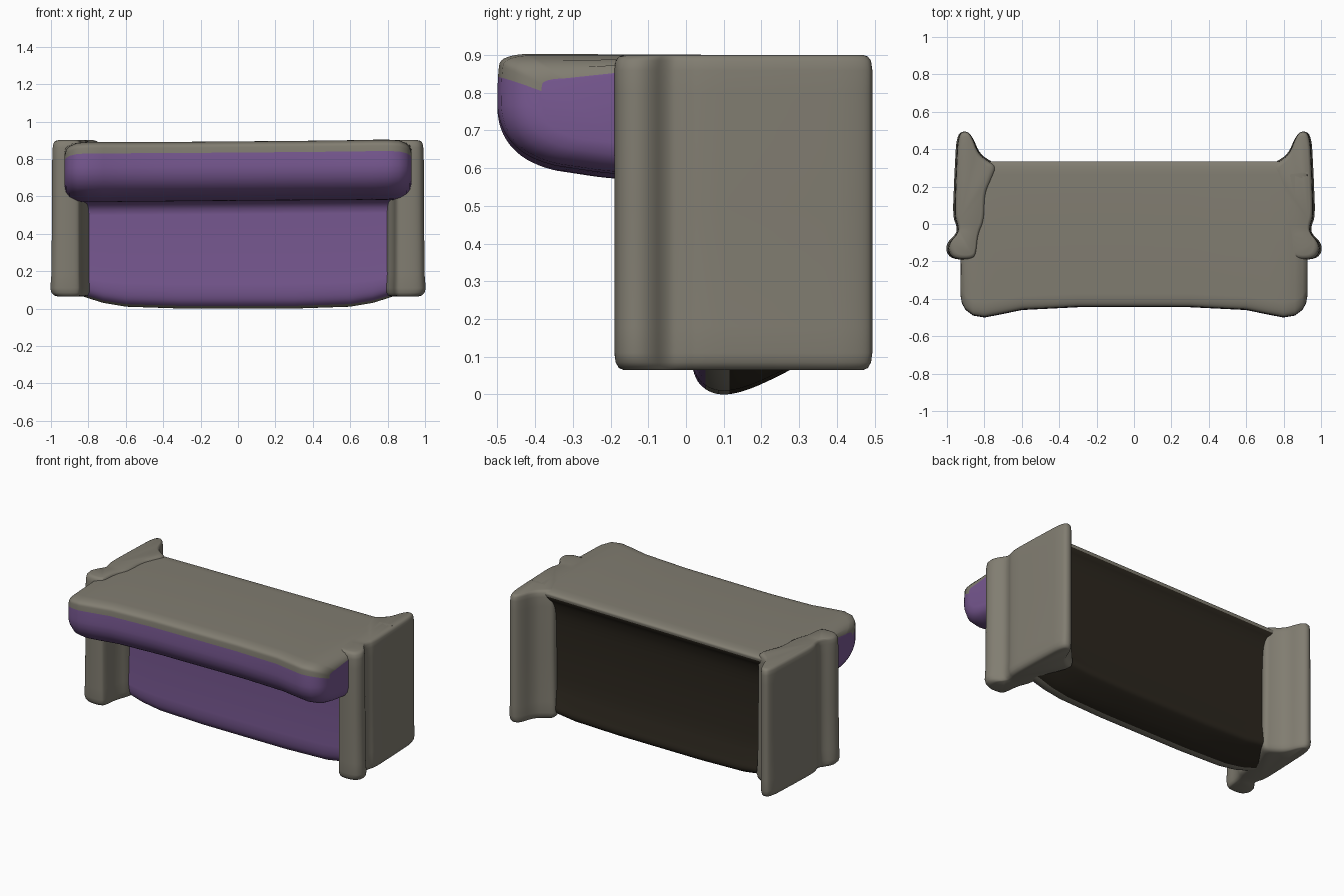
import bpy, bmesh
from mathutils import Vector

if "Cube" in bpy.data.objects:
    bpy.data.objects.remove(bpy.data.objects["Cube"])


def material(name, color):
    m = bpy.data.materials.new(name)
    m.diffuse_color = (*color, 1)
    m.use_nodes = True
    m.node_tree.nodes["Principled BSDF"].inputs["Base Color"].default_value = m.diffuse_color
    return m


OLIVE = material("olive_fabric", (0.22, 0.205, 0.165))
PURPLE = material("purple_fabric", (0.19, 0.10, 0.29))
DARK = material("dark_backing", (0.025, 0.02, 0.013))


def round_corners(points):
    """Cut the corners of a closed profile repeatedly to soften it."""
    pts = [Vector(p) for p in points]
    for limit in (0.045, 0.018, 0.007):
        new = []
        for i, a in enumerate(pts):
            b = pts[(i + 1) % len(pts)]
            d = b - a
            t = min(0.25, limit / max(d.length, 1e-6))
            new += [a + d * t, b - d * t]
        pts = new
    return pts


def loft(name, rings, segment_mats, cap_mat):
    """Skin a list of equal-length closed rings and cap both ends."""
    bm = bmesh.new()
    loops = [[bm.verts.new(co) for co in ring] for ring in rings]
    n = len(loops[0])
    for lo, hi in zip(loops, loops[1:]):
        for i in range(n):
            j = (i + 1) % n
            bm.faces.new((lo[i], lo[j], hi[j], hi[i])).material_index = segment_mats[i]
    for end in (loops[0], loops[-1]):
        bm.faces.new(end).material_index = cap_mat
    bmesh.ops.recalc_face_normals(bm, faces=bm.faces[:])
    me = bpy.data.meshes.new(name)
    bm.to_mesh(me)
    bm.free()
    for m in (OLIVE, PURPLE, DARK):
        me.materials.append(m)
    for p in me.polygons:
        p.use_smooth = True
    me.set_sharp_from_angle(angle=0.9)
    ob = bpy.data.objects.new(name, me)
    bpy.context.collection.objects.link(ob)
    return ob


def body_material(mid):
    """Purple cushion faces in front, dark backing behind, olive elsewhere."""
    y, z = mid
    if z < 0.835 and y < 0.05:
        return 1
    return 2 if z < 0.86 and y > 0.12 else 0


# Body: hooked (y, z) section with overhanging cushion, upright panel, shallow hollow back
body_profile = round_corners([
    (0.335, 0.893), (-0.49, 0.897), (-0.50, 0.84), (-0.50, 0.70), (-0.41, 0.61),
    (-0.18, 0.575), (0.03, 0.575), (0.01, 0.06), (0.06, 0.0), (0.14, 0.0),
    (0.27, 0.06), (0.31, 0.09), (0.295, 0.16), (0.275, 0.28), (0.27, 0.50),
    (0.28, 0.72), (0.305, 0.81), (0.333, 0.85)])
n = len(body_profile)
body_mats = [body_material((body_profile[i] + body_profile[(i + 1) % n]) / 2)
             for i in range(n)]

# Half stations: x, front depth factor, front thickness factor, bottom lift
half = [(0.0, 0.89, 0.98, 0.0), (0.3, 0.89, 0.98, 0.0), (0.6, 0.92, 0.99, 0.01),
        (0.72, 0.97, 1.0, 0.03), (0.80, 1.0, 1.0, 0.055), (0.86, 0.98, 0.97, 0.075),
        (0.90, 0.92, 0.86, 0.09), (0.92, 0.85, 0.72, 0.10), (0.927, 0.77, 0.55, 0.10)]
stations = [(-x, *r) for x, *r in reversed(half[1:])] + half
body_rings = []
for x, fy, fz, lift in stations:
    ring = []
    for y, z in body_profile:
        w = min(1, max(0, (-y - 0.05) / 0.15))      # only the overhang tapers
        y2 = y * (1 + (fy - 1) * w)
        z2 = z + (0.75 - z) * (1 - fz) * w + lift * max(0, 1 - z / 0.3)
        z2 += 0.008 * x * min(1, z / 0.3)           # slight lean seen from the front
        ring.append((x, y2, z2))
    body_rings.append(ring)
loft("cushioned_body", body_rings, body_mats, 1)

# End panels: (x, y) plan with front roll, groove and tapered rear flange
end_plan = round_corners([
    (0.86, -0.19), (0.965, -0.19), (1.0, -0.15), (0.995, -0.10), (0.945, -0.05),
    (0.945, -0.01), (0.965, 0.04), (0.955, 0.30), (0.945, 0.48), (0.90, 0.50),
    (0.865, 0.47), (0.83, 0.38), (0.78, 0.34), (0.72, 0.31), (0.75, 0.24),
    (0.79, 0.16), (0.79, 0.02), (0.83, -0.06), (0.84, -0.16)])
# z, x factor, y factor: rounded top and bottom edges
levels = [(0.065, 0.72, 0.93), (0.07, 0.88, 0.965), (0.085, 1.0, 0.99),
          (0.11, 1.05, 1.0), (0.18, 1.0, 1.0), (0.50, 0.97, 1.0), (0.80, 0.96, 1.0),
          (0.86, 0.94, 1.0), (0.885, 0.9, 0.99), (0.896, 0.82, 0.965), (0.90, 0.7, 0.93)]
for side, sx in (("left", -1), ("right", 1)):
    rings = [[(sx * (0.88 + (x - 0.88) * fx), 0.155 + (y - 0.155) * fy, z)
              for x, y in end_plan] for z, fx, fy in levels]
    loft(side + "_end_panel", rings, [0] * len(end_plan), 0)
